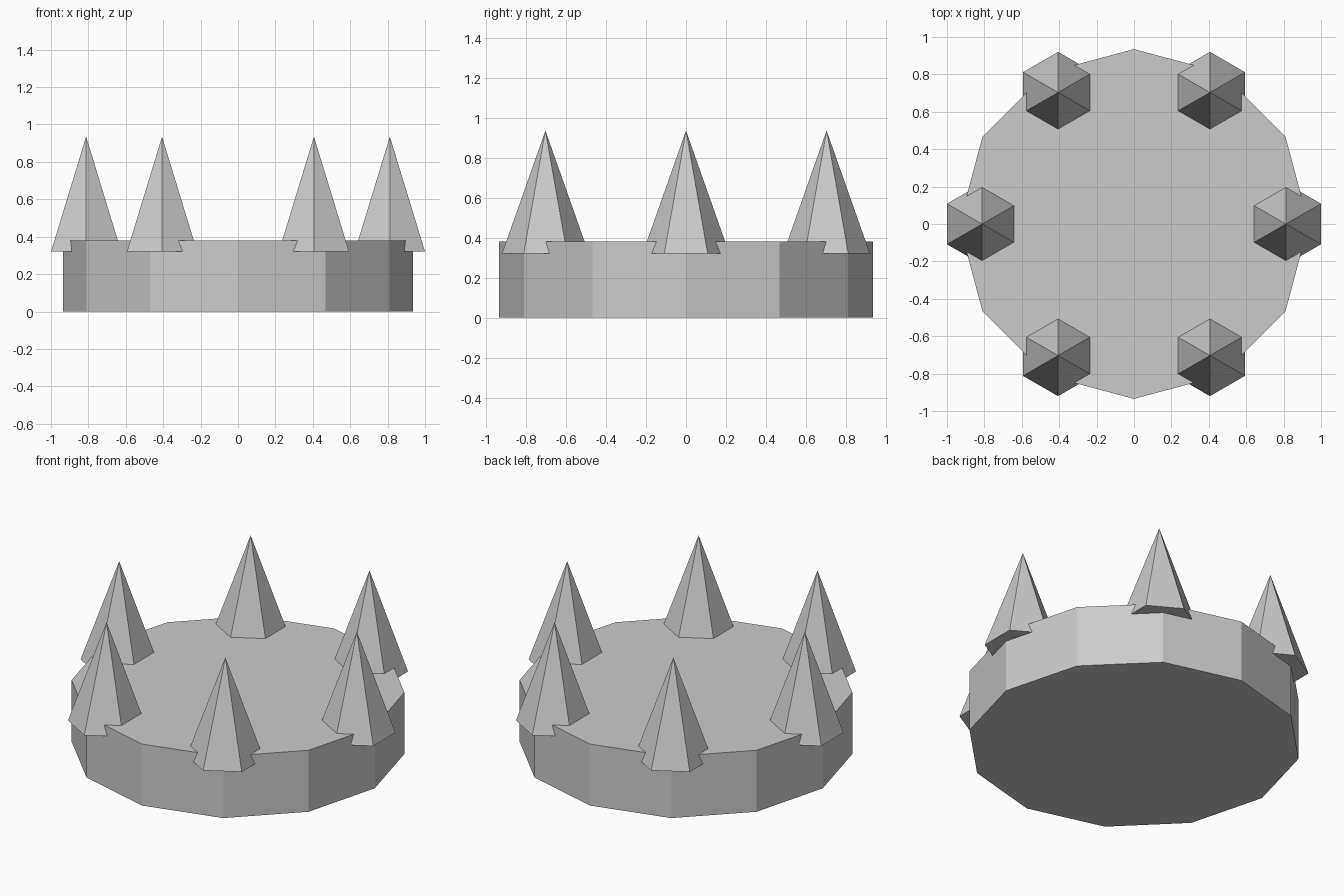
import bpy, math

if "Cube" in bpy.data.objects:
    bpy.data.objects.remove(bpy.data.objects["Cube"])

BASE_R, BASE_H = 0.935, 0.38
RING_R = 0.812
SPIKE_R, SPIKE_Z0, SPIKE_Z1 = 0.217, 0.32, 0.935

# Twelve-sided solid band
bpy.ops.mesh.primitive_cylinder_add(vertices=12, radius=BASE_R, depth=BASE_H,
                                    location=(0, 0, BASE_H / 2))
bpy.context.object.name = "crown_base"

# Six hexagonal spikes around the rim, all facing the same way
for i in range(6):
    a = math.radians(60 * i)
    bpy.ops.mesh.primitive_cone_add(
        vertices=6, radius1=SPIKE_R, radius2=0, depth=SPIKE_Z1 - SPIKE_Z0,
        location=(RING_R * math.cos(a), RING_R * math.sin(a),
                  (SPIKE_Z0 + SPIKE_Z1) / 2))
    bpy.context.object.name = f"spike_{i + 1}"
